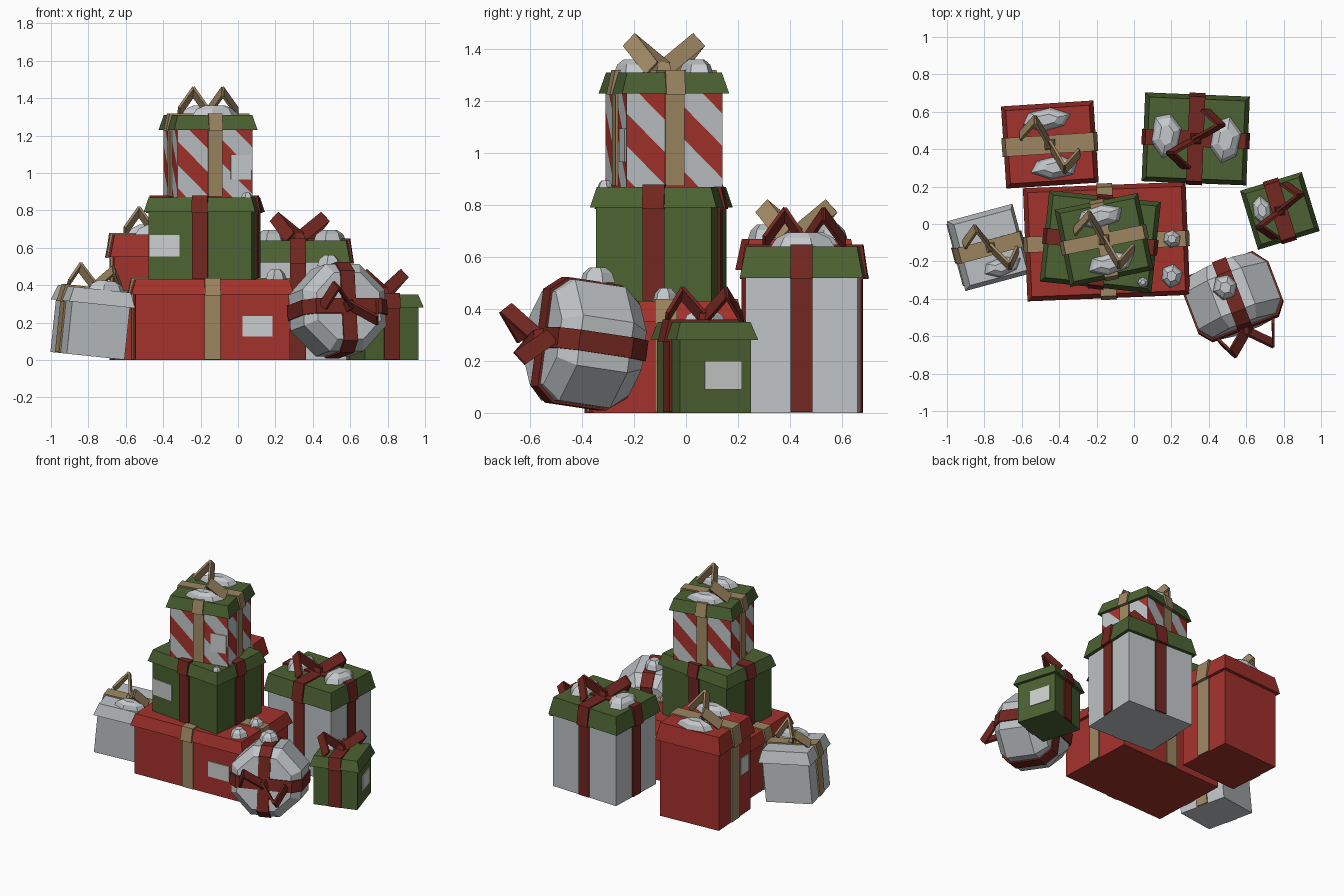
import bpy, bmesh, math, random
from math import radians, sin, cos, pi, tau
from mathutils import Matrix, Vector

if "Cube" in bpy.data.objects:
    bpy.data.objects.remove(bpy.data.objects["Cube"])
random.seed(4)
OVERHANG, OUT = 0.022, 0.009


def material(name, rgb):
    m = bpy.data.materials.new(name)
    m.use_nodes = True
    m.diffuse_color = (*rgb, 1)
    m.node_tree.nodes["Principled BSDF"].inputs["Base Color"].default_value = (*rgb, 1)
    return m


RED = material("red paper", (0.37, 0.032, 0.025))
WHITE = material("white paper", (0.52, 0.55, 0.565))
GREEN = material("green paper", (0.072, 0.122, 0.032))
TAN = material("tan ribbon", (0.34, 0.24, 0.122))
MAROON = material("dark red ribbon", (0.17, 0.02, 0.014))
SNOW = material("snow", (0.55, 0.58, 0.60))
LABEL = material("label card", (0.60, 0.62, 0.62))


def finish(bm, name, M, *mats):
    mesh = bpy.data.meshes.new(name)
    bm.to_mesh(mesh)
    bm.free()
    for m in mats:
        mesh.materials.append(m)
    ob = bpy.data.objects.new(name, mesh)
    bpy.context.collection.objects.link(ob)
    ob.matrix_world = M
    return ob


def add_loft(bm, rings):
    """Join equal-length rings of points into one closed solid."""
    loops = [[bm.verts.new(p) for p in ring] for ring in rings]
    n = len(loops[0])
    for a, b in zip(loops, loops[1:]):
        for i in range(n):
            bm.faces.new((a[i], a[(i + 1) % n], b[(i + 1) % n], b[i]))
    bm.faces.new(loops[0][::-1])
    bm.faces.new(loops[-1])
    bmesh.ops.recalc_face_normals(bm, faces=bm.faces)


def loft(name, rings, M, mat):
    bm = bmesh.new()
    add_loft(bm, rings)
    return finish(bm, name, M, mat)


def rect(hx, hy, z):
    return [(-hx, -hy, z), (hx, -hy, z), (hx, hy, z), (-hx, hy, z)]


def ribbon(name, half_profile, axis, width, M, mat):
    """Slab cut to an outline, wrapping the gift along one axis."""
    outline = half_profile + [(-u, z) for u, z in reversed(half_profile)]
    rings = [[(u, v, z) if axis == "x" else (v, u, z) for u, z in outline]
             for v in (-width / 2, width / 2)]
    return loft(name, rings, M, mat)


def bow(name, M, mat, size=1.0):
    """Two folded loops leaning outwards, with a knot between them."""
    bm = bmesh.new()
    for s in (1, -1):
        c, p, e = [Vector((s * x, s * y, z)) * size for x, y, z in
                   ((0.0, 0.0, 0.015), (0.135, 0.075, 0.125), (0.05, 0.155, 0.015))]
        wide = Vector((-s * 0.68, 0, 0.73)) * 0.034 * size
        for a, b in ((c, p), (p, e)):
            thin = (b - a).cross(wide).normalized() * 0.007
            add_loft(bm, [[q + wide + thin, q + wide - thin, q - wide - thin, q - wide + thin]
                          for q in (a, b)])
    add_loft(bm, [rect(0.03 * size, 0.03 * size, 0), rect(0.02 * size, 0.02 * size, 0.04 * size)])
    return finish(bm, name, M, mat)


def snow(name, M, x, y, z, rx, ry, h, sides=6):
    """Faceted lump of snow."""
    wobble = [random.uniform(0.88, 1.08) for _ in range(sides)]
    rings = [[(x + rx * k * w * cos(tau * i / sides + 0.3),
               y + ry * k * w * sin(tau * i / sides + 0.3), z + h * t)
              for i, w in enumerate(wobble)]
             for k, t in ((1, -0.05), (0.82, 0.6), (0.45, 1))]
    return loft(name, rings, M, SNOW)


def striped_body(name, hx, hy, top, M):
    """Box walls cut into diagonal bands."""
    step, phase = 0.125, 0.14
    bm = bmesh.new()
    for n in (Vector((0, -1, 0)), Vector((1, 0, 0)), Vector((0, 1, 0)), Vector((-1, 0, 0))):
        t = Vector((-n.y, n.x, 0))
        half, dist = (hx, hy) if n.y else (hy, hx)
        quad = bm.faces.new([bm.verts.new(n * dist + t * u + Vector((0, 0, z)))
                             for u, z in ((-half, 0), (half, 0), (half, top), (-half, top))])
        up = Vector((0, 0, 1))
        faces = [quad]
        for k in range(-4, 5):
            geom = set(faces)
            for f in faces:
                geom.update(f.verts, f.edges)
            cut = bmesh.ops.bisect_plane(bm, geom=list(geom), plane_no=t + up,
                                         plane_co=t * (k * step - phase) + up * top)
            faces = [g for g in cut["geom"] if isinstance(g, bmesh.types.BMFace)]
        for f in faces:
            c = f.calc_center_median()
            f.material_index = math.floor((c.dot(t) + c.z - top + phase) / step) % 2
    return finish(bm, name, M, RED, WHITE)


def gift(name, loc, turn, size, h, lid_h, body, lid, band, axes="xy", bow_turn=None,
         bow_size=1.0, lumps=(), tag=None, tilt=0, band_w=0.085):
    M = Matrix.Translation(loc) @ Matrix.Rotation(radians(tilt), 4, "Y") \
        @ Matrix.Rotation(radians(turn), 4, "Z")
    lx, ly = size[0] / 2, size[1] / 2
    bx, by, rim = lx - OVERHANG, ly - OVERHANG, h - lid_h
    # box and flared lid
    if body is None:
        striped_body(name + "_body", bx, by, rim, M)
    else:
        loft(name + "_body", [rect(bx, by, 0), rect(bx, by, rim + 0.01)], M, body)
    loft(name + "_lid", [rect(lx, ly, rim), rect(lx - 0.024, ly - 0.024, h)], M, lid)
    # ribbons over box and lid
    for axis in axes:
        l = (lx if axis == "x" else ly) + OUT
        b = l - OVERHANG
        outline = [(b, 0.003), (b, rim - 0.005), (l, rim - 0.005), (l - 0.02, h + OUT)]
        ribbon(f"{name}_ribbon_{axis}", outline, axis, band_w, M, band)
    # bow and snow on the lid
    if bow_turn is not None:
        B = M @ Matrix.Translation((0, 0, h)) @ Matrix.Rotation(radians(bow_turn), 4, "Z")
        bow(name + "_bow", B, band, bow_size)
    for i, (x, y, rx, ry, hh) in enumerate(lumps):
        snow(f"{name}_snow_{i + 1}", M, x, y, h, rx, ry, hh)
    # label on one wall: wall turn, offset, height, width, tallness
    if tag:
        wall, u, z, w, t = tag
        d = (by if wall % 180 == 0 else bx) + 0.002
        T = M @ Matrix.Rotation(radians(wall), 4, "Z") @ Matrix.Translation((u, -d, z))
        loft(name + "_label", [rect(w / 2, 0.004, -t / 2), rect(w / 2, 0.004, t / 2)], T, LABEL)


# central stack
gift("wide_gift", (-0.147, -0.094, 0), 2.3, (0.87, 0.605), 0.43, 0.08, RED, RED, TAN,
     lumps=[(0.35, 0.0, 0.055, 0.055, 0.05), (0.34, -0.2, 0.06, 0.065, 0.055)],
     tag=(0, 0.24, 0.18, 0.16, 0.11))
gift("middle_gift", (-0.18, -0.095, 0.43), -6, (0.6, 0.49), 0.44, 0.08, GREEN, GREEN, MAROON,
     lumps=[(0.25, -0.19, 0.03, 0.03, 0.025)], tag=(0, -0.19, 0.18, 0.16, 0.115))
gift("striped_gift", (-0.16, -0.085, 0.87), 11.5, (0.455, 0.42), 0.44, 0.08, None, GREEN, TAN,
     bow_turn=-100, lumps=[(0.0, 0.13, 0.13, 0.065, 0.05), (0.01, -0.13, 0.13, 0.065, 0.05)],
     tag=(0, 0.14, 0.16, 0.11, 0.13), band_w=0.075)

# gifts behind
gift("tall_white_gift", (0.33, 0.455, 0), -2.3, (0.56, 0.475), 0.64, 0.12, WHITE, GREEN, MAROON,
     bow_turn=2, lumps=[(-0.155, 0.015, 0.085, 0.13, 0.055), (0.16, 0.0, 0.085, 0.13, 0.055)])
gift("tall_red_gift", (-0.45, 0.425, 0), 3.7, (0.495, 0.44), 0.67, 0.12, RED, RED, TAN,
     axes="x", bow_turn=-92, band_w=0.1, tag=(270, 0.12, 0.35, 0.1, 0.12),
     lumps=[(-0.01, 0.135, 0.14, 0.065, 0.055), (0.02, -0.125, 0.14, 0.065, 0.055)])

# small gifts at the sides
gift("tilted_white_gift", (-0.805, -0.125, 0.022), 15, (0.365, 0.385), 0.36, 0.08, WHITE, WHITE,
     TAN, axes="x", bow_turn=-92, bow_size=0.88, tilt=6,
     lumps=[(0.03, -0.115, 0.11, 0.055, 0.05)])
gift("small_green_gift", (0.78, 0.07, 0), 17, (0.345, 0.33), 0.35, 0.07, GREEN, GREEN, MAROON,
     axes="y", bow_turn=-8, bow_size=0.9, tag=(90, 0.03, 0.145, 0.15, 0.11),
     lumps=[(-0.09, 0.03, 0.055, 0.08, 0.045)])

# eight-sided gift leaning back, its axis pointing forward
R = Matrix.Translation((0.53, -0.39, 0.265)) @ Matrix.Rotation(radians(21), 4, "Z") \
    @ Matrix.Rotation(radians(82), 4, "X")
SHAPE = [(0.175, -0.18), (0.235, -0.1), (0.235, 0.11), (0.18, 0.175)]
loft("round_gift_body", [[(a / cos(pi / 8) * cos(tau * (i + 0.5) / 8),
                           a / cos(pi / 8) * sin(tau * (i + 0.5) / 8), z) for i in range(8)]
                         for a, z in SHAPE], R, WHITE)
for axis in "xy":
    ribbon(f"round_gift_ribbon_{axis}", [(a + OUT, z * 1.05) for a, z in SHAPE],
           axis, 0.08, R, MAROON)
bow("round_gift_bow", R @ Matrix.Translation((0, 0, 0.18)) @ Matrix.Rotation(radians(-70), 4, "Z"),
    MAROON, 0.95)
snow("round_gift_snow", Matrix.Translation((0.49, -0.34, 0.505)), 0, 0, 0, 0.07, 0.075, 0.055)
